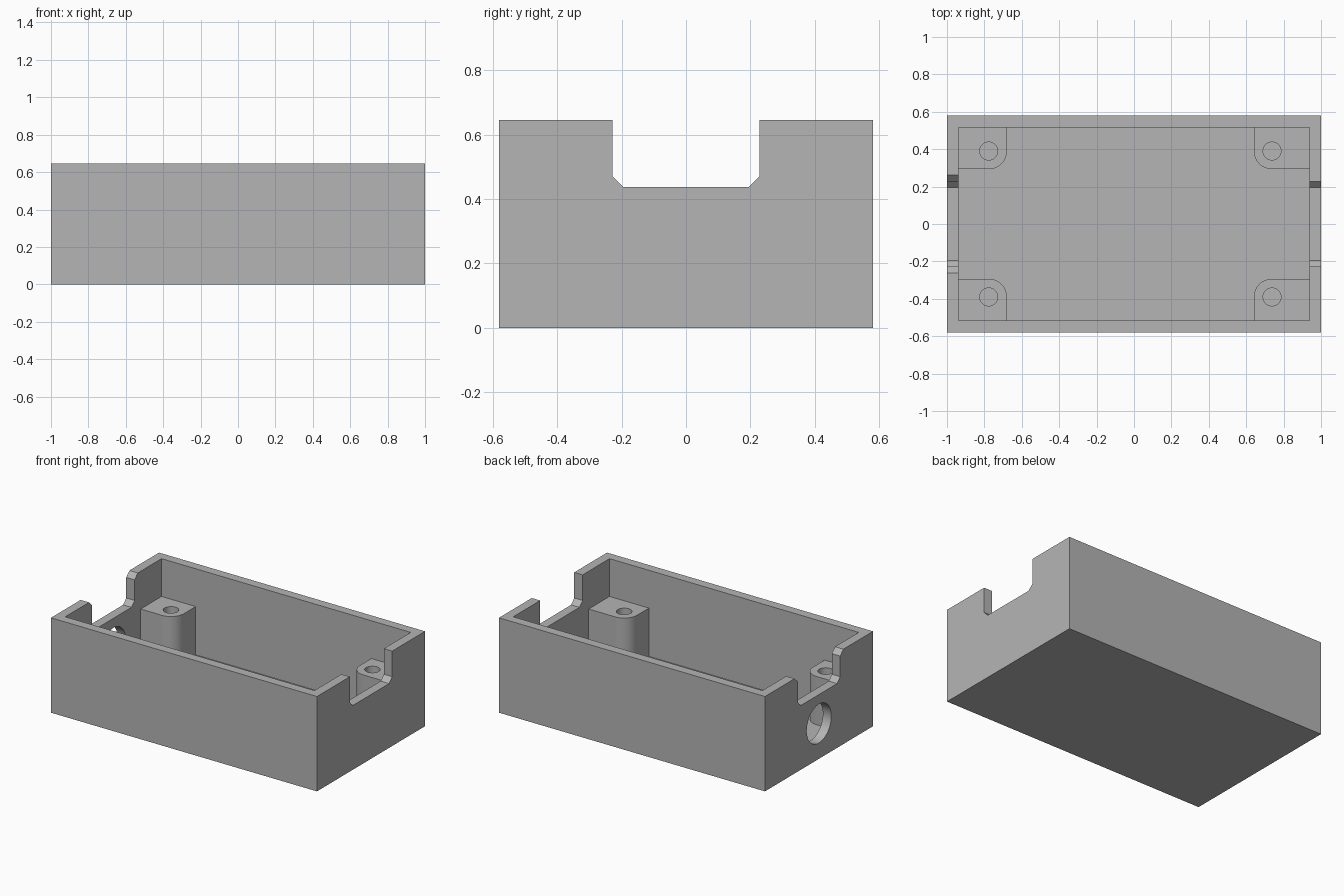
import bpy
import bmesh
from math import cos, sin, pi, radians

cube = bpy.data.objects.get("Cube")
if cube:
    bpy.data.objects.remove(cube, do_unlink=True)

HALF_X, HALF_Y, HEIGHT = 1.0, 0.58, 0.645
WALL, FLOOR = 0.063, 0.06
IN_X, IN_Y = HALF_X - WALL, HALF_Y - WALL
POST_TOP = 0.388

grey = bpy.data.materials.new("light grey plastic")
grey.use_nodes = True
grey.diffuse_color = (0.46, 0.46, 0.46, 1)
grey.node_tree.nodes["Principled BSDF"].inputs["Base Color"].default_value = grey.diffuse_color


def prism(name, points, axis, low, high):
    """Extrude a closed outline along the x or z axis."""
    bm = bmesh.new()
    verts = [bm.verts.new((low, a, b) if axis == "X" else (a, b, low)) for a, b in points]
    face = bm.faces.new(verts)
    result = bmesh.ops.extrude_face_region(bm, geom=[face])
    moved = [v for v in result["geom"] if isinstance(v, bmesh.types.BMVert)]
    step = high - low
    bmesh.ops.translate(bm, verts=moved, vec=(step, 0, 0) if axis == "X" else (0, 0, step))
    bmesh.ops.recalc_face_normals(bm, faces=bm.faces)
    mesh = bpy.data.meshes.new(name)
    bm.to_mesh(mesh)
    bm.free()
    obj = bpy.data.objects.new(name, mesh)
    bpy.context.collection.objects.link(obj)
    return obj


def rectangle(a, b):
    return [(-a, -b), (a, -b), (a, b), (-a, b)]


def arc(ca, cb, radius, start, end, steps):
    angles = [start + (end - start) * i / steps for i in range(steps + 1)]
    return [(ca + radius * cos(t), cb + radius * sin(t)) for t in angles]


def circle(ca, cb, radius):
    return arc(ca, cb, radius, 0, 2 * pi, 48)[:-1]


def activate(obj):
    bpy.ops.object.select_all(action="DESELECT")
    obj.select_set(True)
    bpy.context.view_layer.objects.active = obj


def cut(obj, cutter):
    cutter.hide_render = True
    mod = obj.modifiers.new("cut", "BOOLEAN")
    mod.operation = "DIFFERENCE"
    mod.solver = "EXACT"
    mod.object = cutter
    activate(obj)
    bpy.ops.object.modifier_apply(modifier=mod.name)
    bpy.data.objects.remove(cutter, do_unlink=True)


def finish(obj):
    obj.data.materials.clear()
    obj.data.materials.append(grey)
    activate(obj)
    bpy.ops.object.shade_smooth_by_angle(angle=radians(30))


# Open tray
tray = prism("enclosure_tray", rectangle(HALF_X, HALF_Y), "Z", 0, HEIGHT)
cut(tray, prism("cavity_cutter", rectangle(IN_X, IN_Y), "Z", FLOOR, 1))

# Chamfered notches in both end walls; the right-hand one also flares at the rim
BASE, SIDE, CHAMFER = 0.437, 0.228, 0.034
lower = [(SIDE - CHAMFER, BASE), (SIDE, BASE + CHAMFER)]
plain = lower + [(SIDE, 1)]
flared = lower + [(SIDE, HEIGHT - CHAMFER), (SIDE + CHAMFER, HEIGHT), (SIDE + CHAMFER, 1)]
for name, half, low, high in (
    ("left_notch_cutter", plain, 0.9, 1.1),
    ("right_notch_cutter", flared, -1.1, -0.9),
):
    outline = half + [(-y, z) for y, z in reversed(half)]
    cut(tray, prism(name, outline, "X", low, high))

# Round cable opening
cut(tray, prism("cable_hole_cutter", circle(0, 0.24, 0.132), "X", -1.1, -0.9))
finish(tray)

# Corner screw posts, embedded slightly in the walls and floor
EMBED, RADIUS, HOLE_Y = 0.02, 0.097, 0.39
for side, sx, hole_x in (("left", 1, 0.738), ("right", -1, 0.777)):
    for end, sy in (("front", -1), ("back", 1)):
        far_x, far_y = IN_X + EMBED, IN_Y + EMBED
        outline = [(far_x, far_y), (hole_x - RADIUS, far_y)]
        outline += arc(hole_x, HOLE_Y, RADIUS, pi, 1.5 * pi, 14)
        outline += [(far_x, HOLE_Y - RADIUS)]
        outline = [(sx * x, sy * y) for x, y in outline]
        post = prism(f"{end}_{side}_screw_post", outline, "Z", FLOOR - EMBED, POST_TOP)
        bore = circle(sx * hole_x, sy * HOLE_Y, 0.048)
        cut(post, prism("screw_hole_cutter", bore, "Z", 0, 1))
        finish(post)
